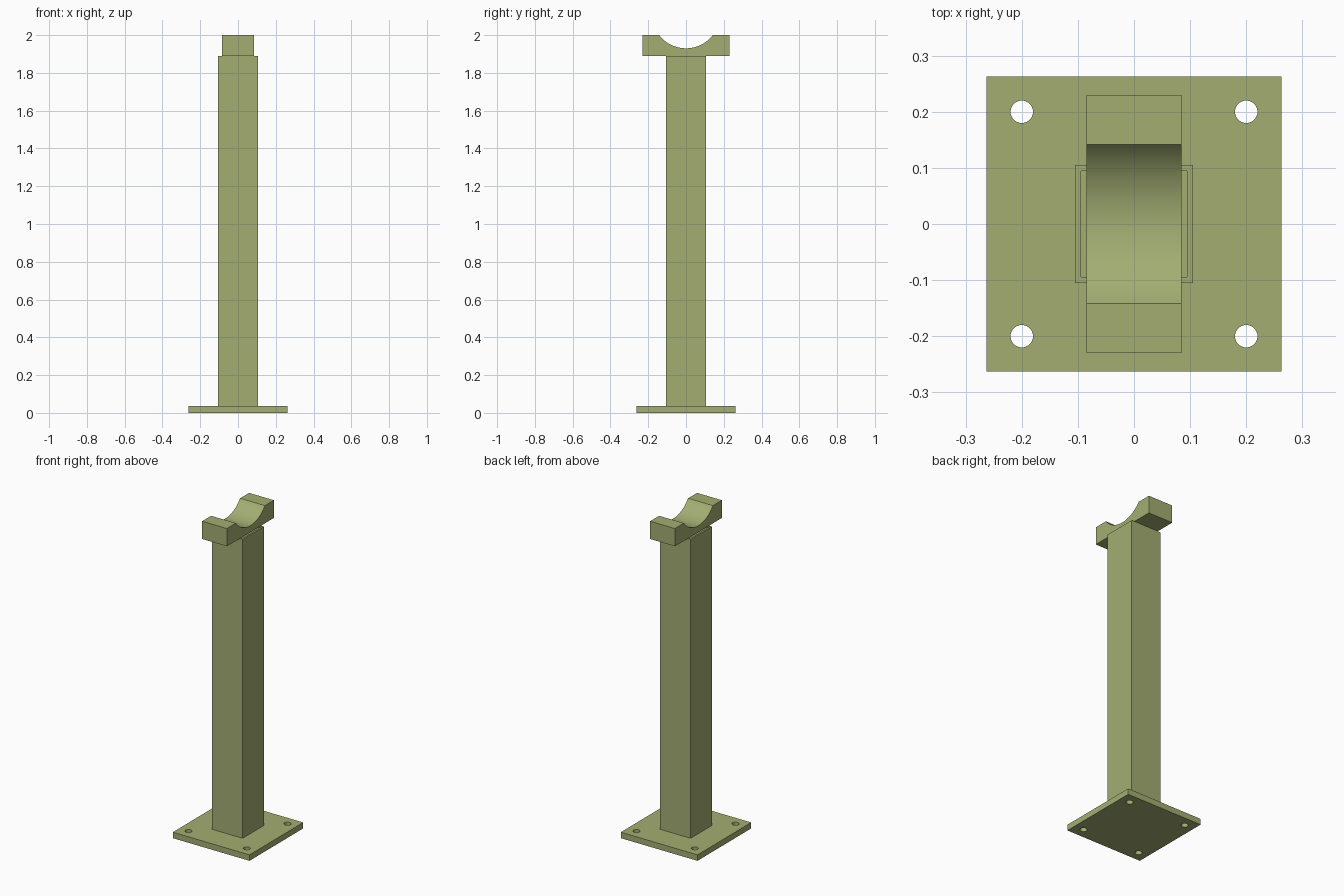
import bpy, bmesh, math

if "Cube" in bpy.data.objects:
    bpy.data.objects.remove(bpy.data.objects["Cube"])

olive = bpy.data.materials.new("olive_green")
olive.diffuse_color = (0.366, 0.423, 0.171, 1)
olive.use_nodes = True
olive.node_tree.nodes["Principled BSDF"].inputs["Base Color"].default_value = olive.diffuse_color

PLATE, PLATE_T = 0.263, 0.037      # base plate half width, thickness
TUBE, WALL = 0.105, 0.0105         # tube half width, wall thickness
TUBE_TOP = 1.89


def finish(name, bm):
    """Turn a bmesh into a named object with sharp-edged smooth shading."""
    bmesh.ops.recalc_face_normals(bm, faces=bm.faces[:])
    mesh = bpy.data.meshes.new(name)
    bm.to_mesh(mesh)
    bm.free()
    mesh.materials.append(olive)
    ob = bpy.data.objects.new(name, mesh)
    bpy.context.collection.objects.link(ob)
    return ob


def smooth(ob):
    bpy.ops.object.select_all(action='DESELECT')
    ob.select_set(True)
    bpy.context.view_layer.objects.active = ob
    bpy.ops.object.shade_smooth_by_angle(angle=math.radians(30))


def box(bm, half_x, half_y, z0, z1):
    verts = bmesh.ops.create_cube(bm, size=2)["verts"]
    for v in verts:
        v.co = (v.co.x * half_x, v.co.y * half_y, z1 if v.co.z > 0 else z0)
    return verts


# Base plate with four bolt holes
bm = bmesh.new()
box(bm, PLATE, PLATE, 0, PLATE_T)
plate = finish("base_plate", bm)

bm = bmesh.new()
for sx in (-1, 1):
    for sy in (-1, 1):
        hole = bmesh.ops.create_cone(bm, cap_ends=True, segments=32,
                                     radius1=0.02, radius2=0.02, depth=0.2)
        bmesh.ops.translate(bm, verts=hole["verts"], vec=(0.2 * sx, 0.2 * sy, 0))
cutter = finish("bolt_hole_cutter", bm)
cutter.hide_render = True

cut = plate.modifiers.new("bolt_holes", 'BOOLEAN')
cut.operation, cut.solver, cut.object = 'DIFFERENCE', 'EXACT', cutter
bpy.context.view_layer.objects.active = plate
bpy.ops.object.modifier_apply(modifier=cut.name)
bpy.data.objects.remove(cutter)
smooth(plate)

# Hollow square post, open at the top
bm = bmesh.new()
rings = []
for half, z in ((TUBE, PLATE_T), (TUBE, TUBE_TOP),
                (TUBE - WALL, TUBE_TOP), (TUBE - WALL, PLATE_T)):
    rings.append([bm.verts.new((half * x, half * y, z))
                  for x, y in ((-1, -1), (1, -1), (1, 1), (-1, 1))])
for k in range(4):
    a, b = rings[k], rings[(k + 1) % 4]
    for i in range(4):
        j = (i + 1) % 4
        bm.faces.new((a[i], a[j], b[j], b[i]))
finish("square_post", bm)

# Saddle block with a circular cradle, extruded along x
HALF_X, HALF_Y, TOP = 0.085, 0.23, 2.0
MOUTH, DEPTH, STEPS = 0.142, 0.07, 40
radius = (MOUTH ** 2 + DEPTH ** 2) / (2 * DEPTH)
span = math.asin(MOUTH / radius)
centre_z = TOP - DEPTH + radius
profile = [(-HALF_Y, TOP), (-HALF_Y, TUBE_TOP), (HALF_Y, TUBE_TOP), (HALF_Y, TOP)]
for i in range(STEPS + 1):
    a = span * (1 - 2 * i / STEPS)
    profile.append((radius * math.sin(a), centre_z - radius * math.cos(a)))
bm = bmesh.new()
side = bm.faces.new([bm.verts.new((-HALF_X, y, z)) for y, z in profile])
ext = bmesh.ops.extrude_face_region(bm, geom=[side], use_keep_orig=True)
bmesh.ops.translate(bm, vec=(2 * HALF_X, 0, 0),
                    verts=[g for g in ext["geom"] if isinstance(g, bmesh.types.BMVert)])
smooth(finish("pipe_saddle", bm))
